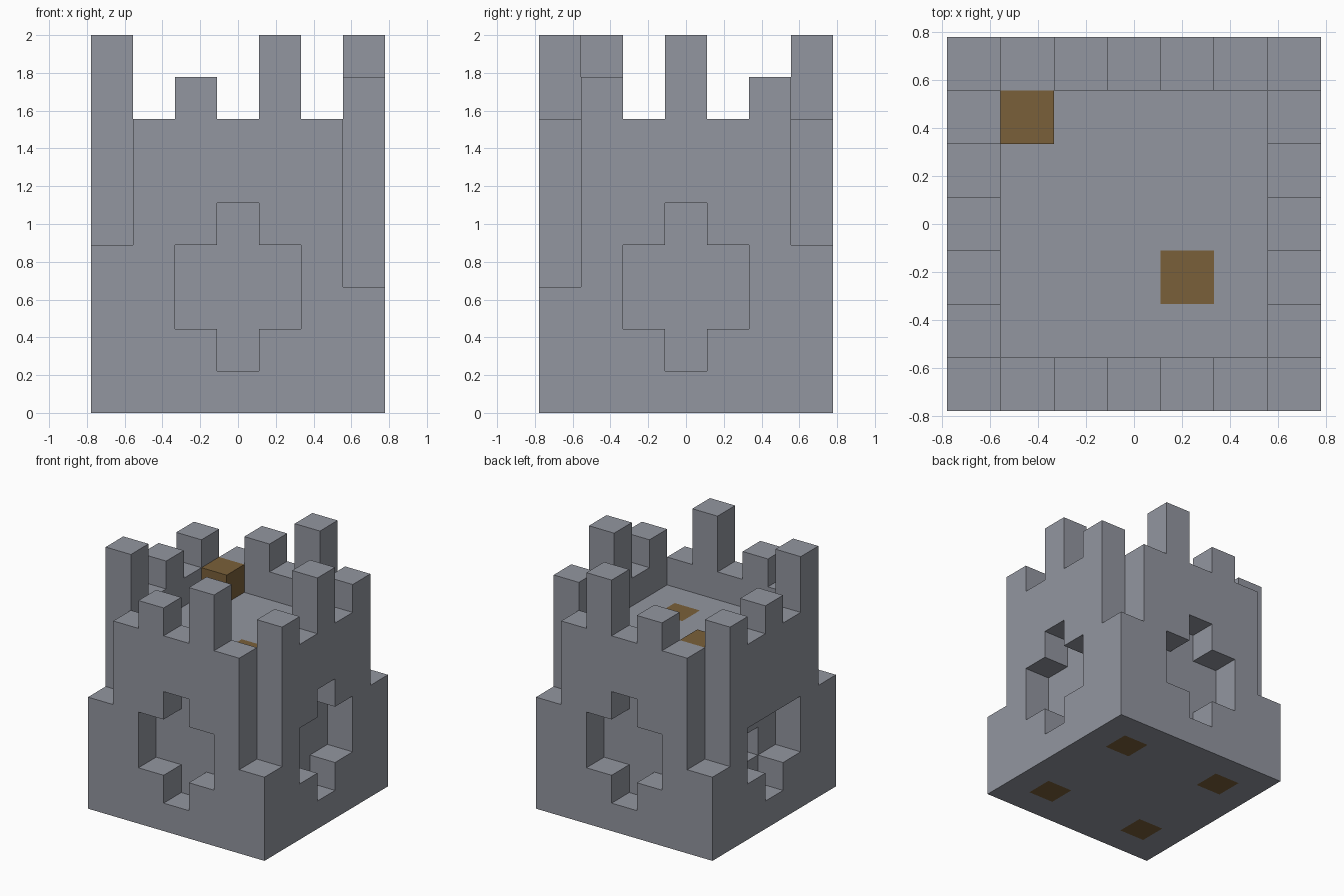
import bpy, bmesh
from mathutils import Vector

if "Cube" in bpy.data.objects:
    bpy.data.objects.remove(bpy.data.objects["Cube"])

U = 2 / 9            # edge of one building block
N = 7                # blocks along each side
FLOOR, WALL = 6, 7   # heights of roof floor and wall top, in blocks


def material(name, rgb):
    m = bpy.data.materials.new(name)
    m.use_nodes = True
    m.diffuse_color = (*rgb, 1)
    m.node_tree.nodes["Principled BSDF"].inputs["Base Color"].default_value = (*rgb, 1)
    return m


stone = material("grey stone", (0.29, 0.305, 0.35))
wood = material("brown wood", (0.195, 0.118, 0.042))


def place(cell):
    """Block coordinates to model space."""
    i, j, k = cell
    return Vector(((i - N / 2) * U, (j - N / 2) * U, k * U))


def build(name, cells, mats, is_wood=lambda cell, axis: False):
    """Make one shell around a set of blocks, keeping only exposed faces."""
    bm = bmesh.new()
    for cell in sorted(cells):
        for axis in range(3):
            for side in (0, 1):
                neighbour = list(cell)
                neighbour[axis] += 2 * side - 1
                if tuple(neighbour) in cells:
                    continue
                corners = []
                for a, b in ((0, 0), (1, 0), (1, 1), (0, 1)):
                    p = list(cell)
                    p[axis] += side
                    p[(axis + 1) % 3] += a
                    p[(axis + 2) % 3] += b
                    corners.append(bm.verts.new(place(p)))
                if not side:
                    corners.reverse()
                face = bm.faces.new(corners)
                face.material_index = int(is_wood(cell, axis))
    bmesh.ops.remove_doubles(bm, verts=bm.verts, dist=U / 100)
    mesh = bpy.data.meshes.new(name)
    bm.to_mesh(mesh)
    bm.free()
    for m in mats:
        mesh.materials.append(m)
    ob = bpy.data.objects.new(name, mesh)
    bpy.context.collection.objects.link(ob)
    return ob


# Wall heights along each side, corner to corner
front = (4, 7, 8, 7, 9, 7, 3)
back = (3, 7, 8, 7, 9, 7, 4)
left_end = (4, 9, 7, 8, 7, 8, 3)
right_end = (3, 8, 7, 9, 7, 8, 4)
heights = {}
for n in range(N):
    heights[n, 0], heights[n, N - 1] = front[n], back[n]
    heights[0, n], heights[N - 1, n] = left_end[n], right_end[n]

# Solid tower with a sunken roof floor
tower = {(i, j, k) for i in range(N) for j in range(N)
         for k in range(min(heights.get((i, j), FLOOR), WALL))}

# Cross-shaped niches, one block deep, in all four sides
cross = {(a, k) for a in (2, 3, 4) for k in (2, 3)} | {(3, 1), (3, 4)}
for a, k in cross:
    tower -= {(a, 0, k), (a, N - 1, k), (N - 1, a, k)}
    if k < 4:        # this side has no upper arm
        tower.discard((0, a, k))
tower.discard((1, 3, 2))


# Wooden inlays: four foundation posts below, one hatch in the roof floor
def inlay(cell, axis):
    i, j, k = cell
    foot = k == 0 and i in (1, 5) and j in (1, 5)
    hatch = (i, j, k) == (4, 2, FLOOR - 1)
    return axis == 2 and (foot or hatch)


build("tower_walls", tower, (stone, wood), inlay)

# Merlons standing on the wall top
for (i, j), h in heights.items():
    if h > WALL:
        build(f"merlon_{i}_{j}", {(i, j, k) for k in range(WALL, h)}, (stone,))

# Wooden crate in the corner of the roof
build("roof_crate", {(1, 5, FLOOR)}, (wood,))
